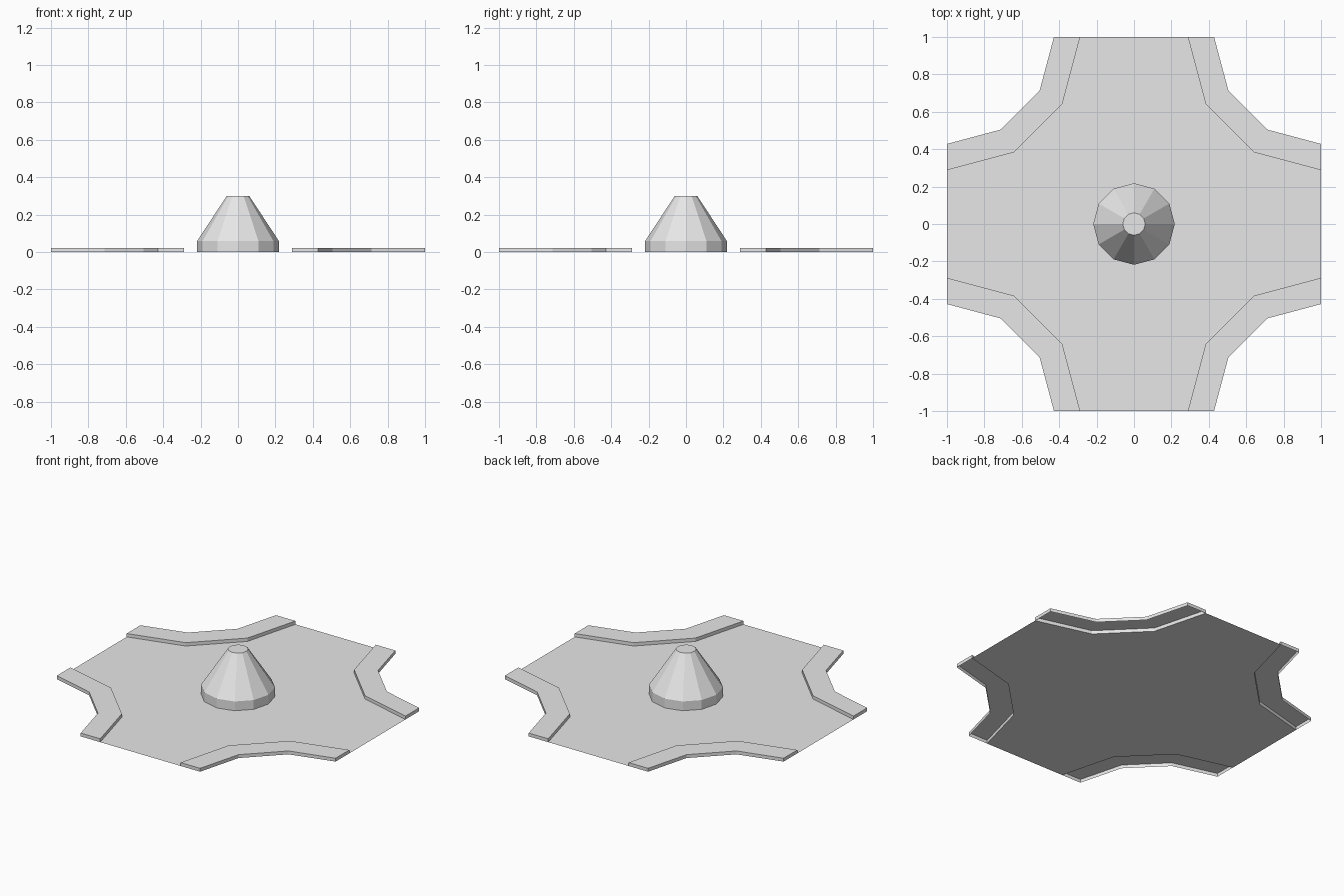
import bpy, bmesh
from math import sin, cos, pi

cube = bpy.data.objects.get("Cube")
if cube:
    bpy.data.objects.remove(cube)

grey = bpy.data.materials.new("plain_grey")
grey.use_nodes = True
colour = (0.8, 0.8, 0.8, 1)
grey.diffuse_color = colour
grey.node_tree.nodes["Principled BSDF"].inputs["Base Color"].default_value = colour


def finish(name, bm):
    mesh = bpy.data.meshes.new(name)
    bm.to_mesh(mesh)
    bm.free()
    mesh.materials.append(grey)
    obj = bpy.data.objects.new(name, mesh)
    bpy.context.collection.objects.link(obj)


def turn(points, quarter):
    for _ in range(quarter):
        points = [(-y, x) for x, y in points]
    return points


KERB_TOP = 0.022
inner = [(1, 0.288), (0.643, 0.383), (0.383, 0.643), (0.288, 1)]
outer = [(1, 0.428), (0.715, 0.504), (0.504, 0.715), (0.428, 1)]

# Flat crossroads sheet
bm = bmesh.new()
outline = [p for q in range(4) for p in turn(inner, q)]
bm.faces.new([bm.verts.new((x, y, 0)) for x, y in outline])
finish("road", bm)

# Raised corner pavements, open underneath
names = ("back_left", "back_right", "front_right", "front_left")
for q, corner in enumerate(names):
    bm = bmesh.new()
    ring = turn(inner, q)[::-1] + turn(outer, q)
    low = [bm.verts.new((x, y, 0)) for x, y in ring]
    high = [bm.verts.new((x, y, KERB_TOP)) for x, y in ring]
    n = len(ring)
    for i in range(n):
        j = (i + 1) % n
        bm.faces.new((low[i], low[j], high[j], high[i]))
    for i in range(n // 2 - 1):
        bm.faces.new((high[i], high[i + 1], high[n - 2 - i], high[n - 1 - i]))
    bmesh.ops.recalc_face_normals(bm, faces=bm.faces)
    # Keep the top of the open shell facing up
    if any(f.normal.z < -0.5 for f in bm.faces):
        bmesh.ops.reverse_faces(bm, faces=bm.faces)
    finish("pavement_" + corner, bm)

# Twelve-sided central cone with a short upright base
bm = bmesh.new()
SIDES = 12
rings = [[bm.verts.new((r * cos(2 * pi * i / SIDES), r * sin(2 * pi * i / SIDES), z))
          for i in range(SIDES)]
         for r, z in ((0.218, 0), (0.218, 0.06), (0.06, 0.3))]
for a, b in zip(rings, rings[1:]):
    for i in range(SIDES):
        j = (i + 1) % SIDES
        bm.faces.new((a[i], a[j], b[j], b[i]))
bm.faces.new(rings[-1])
bm.faces.new(rings[0][::-1])
finish("centre_cone", bm)
